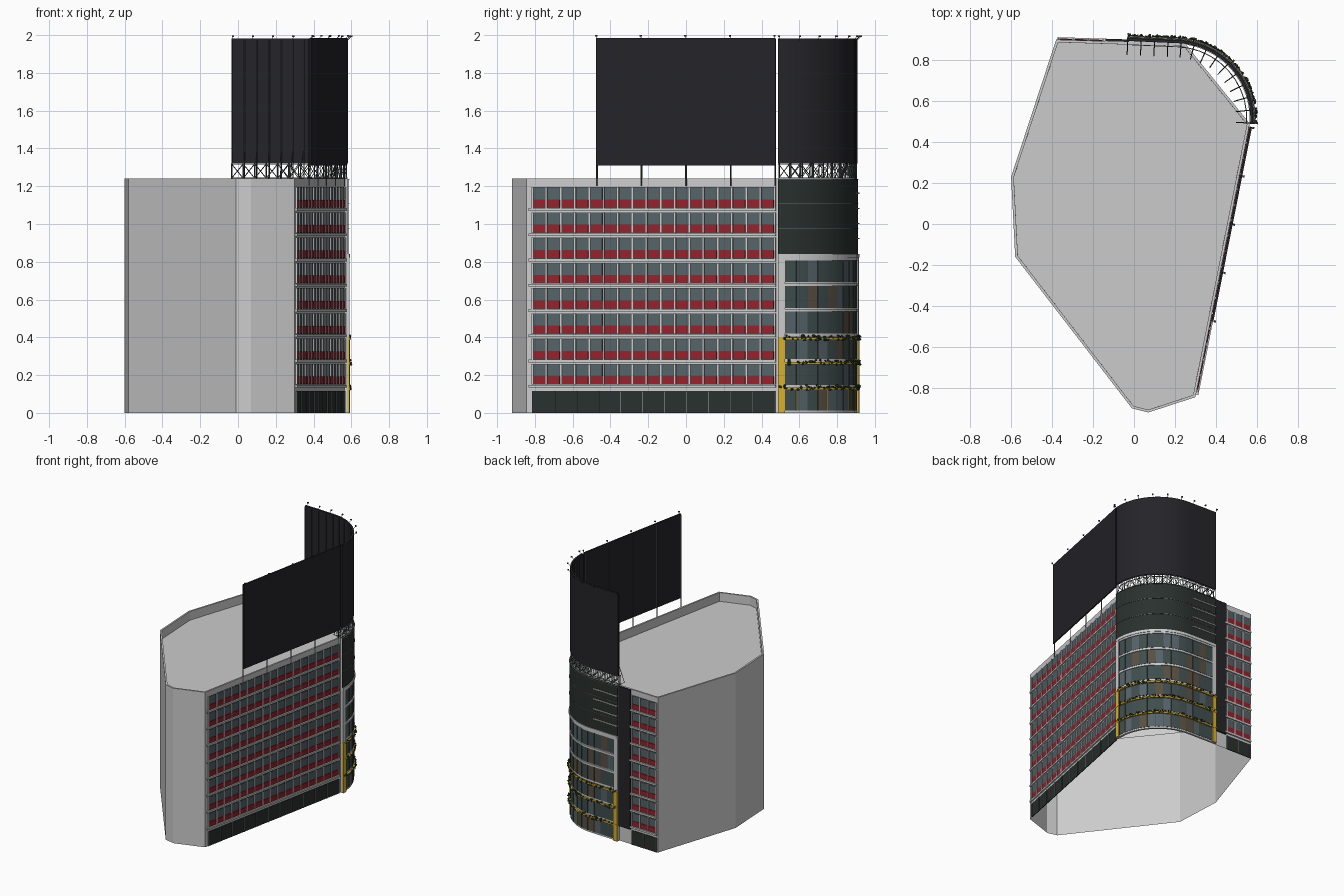
import bpy, bmesh, math, random
from mathutils import Vector, Matrix

if "Cube" in bpy.data.objects:
    bpy.data.objects.remove(bpy.data.objects["Cube"])

random.seed(4)
parts = {}
COL = {
    "screen": (0.018, 0.018, 0.022, 1), "dark": (0.022, 0.03, 0.026, 1),
    "glass": (0.09, 0.125, 0.14, 1), "glass2": (0.05, 0.075, 0.075, 1),
    "brown": (0.10, 0.08, 0.055, 1), "red": (0.30, 0.015, 0.025, 1),
    "yellow": (0.68, 0.43, 0.03, 1), "plant": (0.025, 0.045, 0.015, 1),
    "frame": (0.06, 0.065, 0.065, 1), "steel": (0.16, 0.17, 0.18, 1),
}
mats = {}
for k, c in COL.items():
    mats[k] = bpy.data.materials.new(k)
    mats[k].diffuse_color = c


def part(name, mat=None):
    if name not in parts:
        parts[name] = (bmesh.new(), mat)
    return parts[name][0]


# Wall paths: (distance along, offset outward) -> plan position
def straight(a, b):
    a, b = Vector(a), Vector(b)
    t = (b - a).normalized()
    n = Vector((t.y, -t.x))
    return lambda s, d: a + t * s + n * d


A, B, C, D = (0.30, -0.845), (0.565, 0.49), (0.25, 0.88), (-0.38, 0.90)
right = straight(A, B)
back = straight(C, D)
ARC_C, R, A0, A1 = Vector((0.2, 0.515)), 0.38, math.radians(87.5), math.radians(-4)
LINE = 0.25
CURVE = LINE + R * (A0 - A1)


def curve(s, d):
    a = A0 - max(0, s - LINE) / R
    n = Vector((math.cos(a), math.sin(a)))
    t = Vector((n.y, -n.x))
    return ARC_C + n * (R + d) + t * min(0, s - LINE)


def strip(bm, path, s0, s1, d0, d1, z0, z1, seg=1):
    """Rectangular section swept along a wall path."""
    rings = []
    for i in range(seg + 1):
        s = s0 + (s1 - s0) * i / seg
        rings.append([bm.verts.new((*path(s, d), z)) for d, z in
                      ((d0, z0), (d1, z0), (d1, z1), (d0, z1))])
    for a, b in zip(rings, rings[1:]):
        for j in range(4):
            k = (j + 1) % 4
            bm.faces.new((a[j], a[k], b[k], b[j]))
    bm.faces.new(rings[0])
    bm.faces.new(rings[-1][::-1])


def rod(bm, p, q, r=0.0025):
    p, q = Vector(p), Vector(q)
    m = Matrix.Translation((p + q) / 2) @ (q - p).to_track_quat('Z', 'Y').to_matrix().to_4x4()
    bmesh.ops.create_cone(bm, cap_ends=True, segments=4, radius1=r, radius2=r,
                          depth=(q - p).length, matrix=m)


def pt(path, s, d, z):
    return (*path(s, d), z)


# Main block: open at the bottom, sunken roof behind a parapet
TOP = 1.24
bm = part("main_block")
plan = [A, B, C, D, (-0.60, 0.23), (-0.58, -0.16), (-0.01, -0.90), (0.07, -0.92)]
lo = [bm.verts.new((*p, 0)) for p in plan]
hi = [bm.verts.new((*p, TOP)) for p in plan]
for i in range(len(plan)):
    j = (i + 1) % len(plan)
    bm.faces.new((lo[i], lo[j], hi[j], hi[i]))
roof = bm.faces.new(hi)
bm.normal_update()
for th in (0.013, 0.0002):
    bmesh.ops.inset_region(bm, faces=[roof], thickness=th, use_boundary=True, use_even_offset=True)
for v in roof.verts:
    v.co.z -= 0.07


# Window grid: framed panes, red sills, fins, ledges, dark shop floor
def windows(tag, path, s0, s1, n, shops):
    w = (s1 - s0) / n
    for f in range(8):
        z = 0.152 + f * 0.1337
        for i in range(n):
            a, b = s0 + i * w + 0.004, s0 + (i + 1) * w - 0.004
            strip(part(tag + "_window_frames", "frame"), path, a, b, -0.005, 0.002, z - 0.002, z + 0.108)
            strip(part(tag + "_window_glass", "glass"), path, a + .004, b - .004, 0, 0.003, z + 0.042, z + 0.103)
            strip(part(tag + "_red_sills", "red"), path, a + .002, b - .002, 0, 0.006, z, z + 0.04)
        for i in range(n + 1):
            strip(part(tag + "_fins"), path, s0 + i * w - .004, s0 + i * w + .004, -0.002, 0.009, z - .002, z + 0.108)
        strip(part(tag + "_ledges"), path, s0 - .02, s1 + .005, -0.002, 0.012, z - 0.018, z - 0.004)
    strip(part(tag + "_shop_front", "dark"), path, s0, s1, -0.002, 0.004, 0, 0.115)
    for i in range(shops + 1):
        s = s0 + (s1 - s0) * i / shops
        strip(part(tag + "_shop_mullions", "steel"), path, s - .002, s + .002, 0, 0.008, 0, 0.115)


windows("right", right, 0.033, 1.342, 17, 11)
windows("back", back, 0.40, 0.62, 3, 2)
strip(part("back_dark_strip", "screen"), back, 0.275, 0.39, -0.002, 0.012, 0.12, TOP)

# Curved corner: backing wall, dark upper cladding with seams and bars
SEG = 28
strip(part("curved_wall"), curve, 0, CURVE, -0.016, 0, 0, TOP, SEG)
strip(part("curved_cladding", "dark"), curve, 0, CURVE, -0.002, 0.006, 0.84, TOP - 0.002, SEG)
for z in (0.975, 1.108, 1.232):
    strip(part("cladding_seams", "steel"), curve, 0, CURVE, 0, 0.009, z, z + 0.003, SEG)
for z in (0.92, 1.0, 1.08, 1.16):
    strip(part("cladding_bars"), curve, 0.0, 0.22, 0, 0.012, z, z + 0.006, 2)

# Curved glazing, six floors of mixed panes
N, E = 13, 0.036
pw = (CURVE - 2 * E) / N
for f in range(6):
    z0, z1 = f * 0.136 + 0.012, f * 0.136 + 0.132
    for i in range(N):
        kind = random.choice(["glass", "glass2", "glass2", "brown"])
        strip(part("curved_panes_" + kind, kind), curve, E + i * pw, E + (i + 1) * pw,
              -0.002, 0.002, z0, z1, 2)
    for i in range(N + 1):
        s = E + i * pw
        yel = f == 0 and i % 3 == 0
        strip(part("yellow_mullions" if yel else "curved_mullions", "yellow" if yel else "frame"),
              curve, s - .0015, s + .0015, 0, 0.005, z0, z1)
    if f > 2:
        strip(part("grey_floor_bands"), curve, 0, CURVE, 0, 0.008, z1 - .004, z1 + .010, SEG)
strip(part("grey_head_band"), curve, 0, CURVE, 0, 0.012, 0.822, 0.842, SEG)
for a, b in ((0, E), (CURVE - E, CURVE)):
    strip(part("grey_end_columns"), curve, a, b, -0.002, 0.010, 0.40, 0.84, 2)
    strip(part("yellow_end_columns", "yellow"), curve, a, b, -0.002, 0.012, 0, 0.40, 2)

# Yellow planter bands with foliage
for z in (0.122, 0.256, 0.386):
    strip(part("planter_bands", "yellow"), curve, 0, CURVE, 0, 0.014, z, z + 0.013, SEG)
    for i in range(75):
        p = curve(random.uniform(0.01, CURVE - 0.01), random.uniform(0.010, 0.018))
        m = Matrix.Translation((*p, z + random.uniform(0, 0.024)))
        m = m @ Matrix.Rotation(random.uniform(0, 3), 4, Vector((1, 1, random.random())))
        m = m @ Matrix.Diagonal((random.uniform(.006, .013), random.uniform(.004, .008), .006, 1))
        bmesh.ops.create_icosphere(part("plants", "plant"), subdivisions=1, radius=1, matrix=m)


# Spotlight arm and head at the top of a screen
def lamp(path, s, z):
    bm = part("screen_lamps", "frame")
    rod(bm, pt(path, s, 0, z - 0.01), pt(path, s, 0.022, z + 0.012), 0.0015)
    strip(bm, path, s - .005, s + .005, 0.016, 0.026, z + 0.008, z + 0.016)


# Curved screen with truss base, back posts and rakers
strip(part("curved_screen", "screen"), curve, 0, CURVE, -0.012, 0.002, 1.32, 1.982, SEG)
truss = part("screen_truss", "steel")
for d in (-0.003, -0.03):
    for z in (1.243, 1.316):
        strip(truss, curve, 0, CURVE, d - .002, d + .002, z - .002, z + .002, SEG)
    for i in range(14):
        a, b = CURVE * i / 14, CURVE * (i + 1) / 14
        rod(truss, pt(curve, a, d, 1.242), pt(curve, b, d, 1.318), 0.002)
        rod(truss, pt(curve, b, d, 1.242), pt(curve, a, d, 1.318), 0.002)
        rod(truss, pt(curve, a, d, 1.24), pt(curve, a, d, 1.32), 0.0025)
posts = part("screen_posts", "frame")
for i in range(14):
    s = 0.003 + (CURVE - 0.006) * i / 13
    rod(posts, pt(curve, s, -0.018, 1.24), pt(curve, s, -0.018, 1.975), 0.003)
    rod(posts, pt(curve, s, -0.018, 1.39), pt(curve, s, -0.08, 1.24))
    rod(posts, pt(curve, s, 0, 1.243), pt(curve, s, -0.08, 1.243))
for i in range(9):
    lamp(curve, 0.005 + (CURVE - 0.01) * i / 8, 1.982)

# Flat screen along the right wall
S0, S1 = 0.378, 1.346
strip(part("flat_screen", "screen"), right, S0, S1, 0.004, 0.014, 1.31, 1.985)
for i in range(5):
    s = S0 + 0.003 + (S1 - S0 - 0.006) * i / 4
    rod(posts, pt(right, s, 0, 1.20), pt(right, s, 0, 1.98), 0.0045)
    lamp(right, s, 1.984)

# Turn every collected part into an object
for name, (bm, mat) in parts.items():
    bmesh.ops.recalc_face_normals(bm, faces=bm.faces)
    me = bpy.data.meshes.new(name)
    bm.to_mesh(me)
    bm.free()
    ob = bpy.data.objects.new(name, me)
    bpy.context.collection.objects.link(ob)
    if mat:
        me.materials.append(mats[mat])
    if name.startswith("curved_") or name.endswith("bands"):
        bpy.context.view_layer.objects.active = ob
        ob.select_set(True)
        bpy.ops.object.shade_smooth_by_angle(angle=math.radians(30))
        ob.select_set(False)

for m in bpy.data.materials:
    if m.users and not m.is_grease_pencil:
        m.use_nodes = True
        m.node_tree.nodes["Principled BSDF"].inputs["Base Color"].default_value = m.diffuse_color
